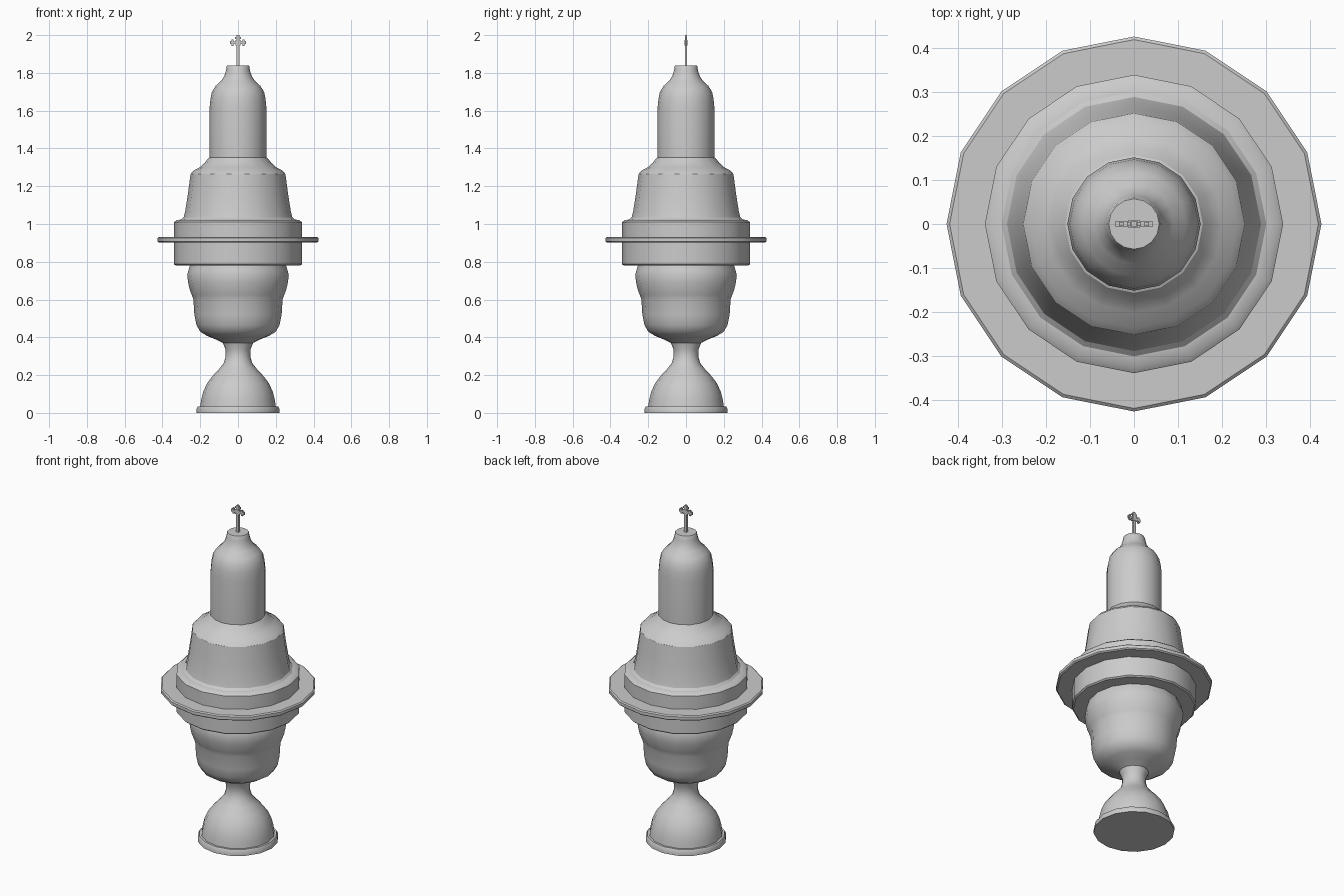
import bpy, bmesh, math

SIDES = 16


def finish(name, bm, angle=30):
    bmesh.ops.recalc_face_normals(bm, faces=bm.faces)
    mesh = bpy.data.meshes.new(name)
    bm.to_mesh(mesh)
    bm.free()
    ob = bpy.data.objects.new(name, mesh)
    bpy.context.collection.objects.link(ob)
    bpy.ops.object.select_all(action='DESELECT')
    ob.select_set(True)
    bpy.context.view_layer.objects.active = ob
    bpy.ops.object.shade_smooth_by_angle(angle=math.radians(angle))
    return ob


def lathe(name, profile):
    """Turn (radius, z) points, listed bottom to top, around z."""
    bm = bmesh.new()
    rings = []
    for r, z in profile:
        if r == 0:
            rings.append([bm.verts.new((0, 0, z))] * SIDES)
        else:
            rings.append([bm.verts.new((r * math.cos(math.tau * i / SIDES),
                                        r * math.sin(math.tau * i / SIDES), z))
                          for i in range(SIDES)])
    for a, b in zip(rings, rings[1:]):
        for i in range(SIDES):
            j = (i + 1) % SIDES
            bm.faces.new(list(dict.fromkeys((a[i], a[j], b[j], b[i]))))
    return finish(name, bm)


def box(bm, x, z, w, h, d):
    vs = bmesh.ops.create_cube(bm, size=1)["verts"]
    for v in vs:
        v.co = (x + v.co.x * w, v.co.y * d, z + v.co.z * h)


# Flared foot with narrow neck
lathe("foot", [
    (0, 0), (0.22, 0), (0.22, 0.02), (0.212, 0.035), (0.2, 0.035), (0.195, 0.07),
    (0.185, 0.11), (0.165, 0.155), (0.135, 0.195), (0.1, 0.232),
    (0.075, 0.265), (0.065, 0.3), (0.066, 0.335), (0.08, 0.37)])

# Bulging cup
lathe("cup", [
    (0.08, 0.37), (0.12, 0.39), (0.165, 0.408), (0.2, 0.43), (0.22, 0.465),
    (0.231, 0.52), (0.236, 0.6), (0.245, 0.625), (0.255, 0.65),
    (0.264, 0.69), (0.269, 0.73), (0.262, 0.755), (0.255, 0.78)])

# Wide collar with its thin projecting flange
lathe("collar", [
    (0.255, 0.78), (0.33, 0.78), (0.338, 0.787), (0.338, 0.902), (0.418, 0.902),
    (0.425, 0.908), (0.425, 0.926), (0.418, 0.932), (0.338, 0.932),
    (0.338, 1.01), (0.325, 1.02), (0.3, 1.024)])

# Tapering lid
lathe("lid", [
    (0.3, 1.024), (0.288, 1.035), (0.28, 1.065), (0.265, 1.16), (0.251, 1.265),
    (0.235, 1.283), (0.2, 1.302), (0.175, 1.325), (0.156, 1.35), (0.151, 1.352)])

# Upper turret with flat top
lathe("turret", [
    (0.151, 1.352), (0.151, 1.61), (0.146, 1.66), (0.138, 1.7), (0.118, 1.732),
    (0.09, 1.757), (0.073, 1.783), (0.064, 1.81), (0.06, 1.835),
    (0.057, 1.84), (0, 1.84)])

# Finial cross with trefoil ends
bm = bmesh.new()
box(bm, 0, 1.915, 0.016, 0.16, 0.012)
box(bm, 0, 1.96, 0.07, 0.014, 0.012)
box(bm, 0, 1.96, 0.028, 0.028, 0.015)
for s in (-1, 1):
    box(bm, s * 0.029, 1.96, 0.011, 0.034, 0.009)
    box(bm, s * 0.037, 1.96, 0.012, 0.016, 0.011)
box(bm, 0, 1.985, 0.032, 0.01, 0.009)
box(bm, 0, 1.994, 0.014, 0.012, 0.011)
finish("cross", bm)
